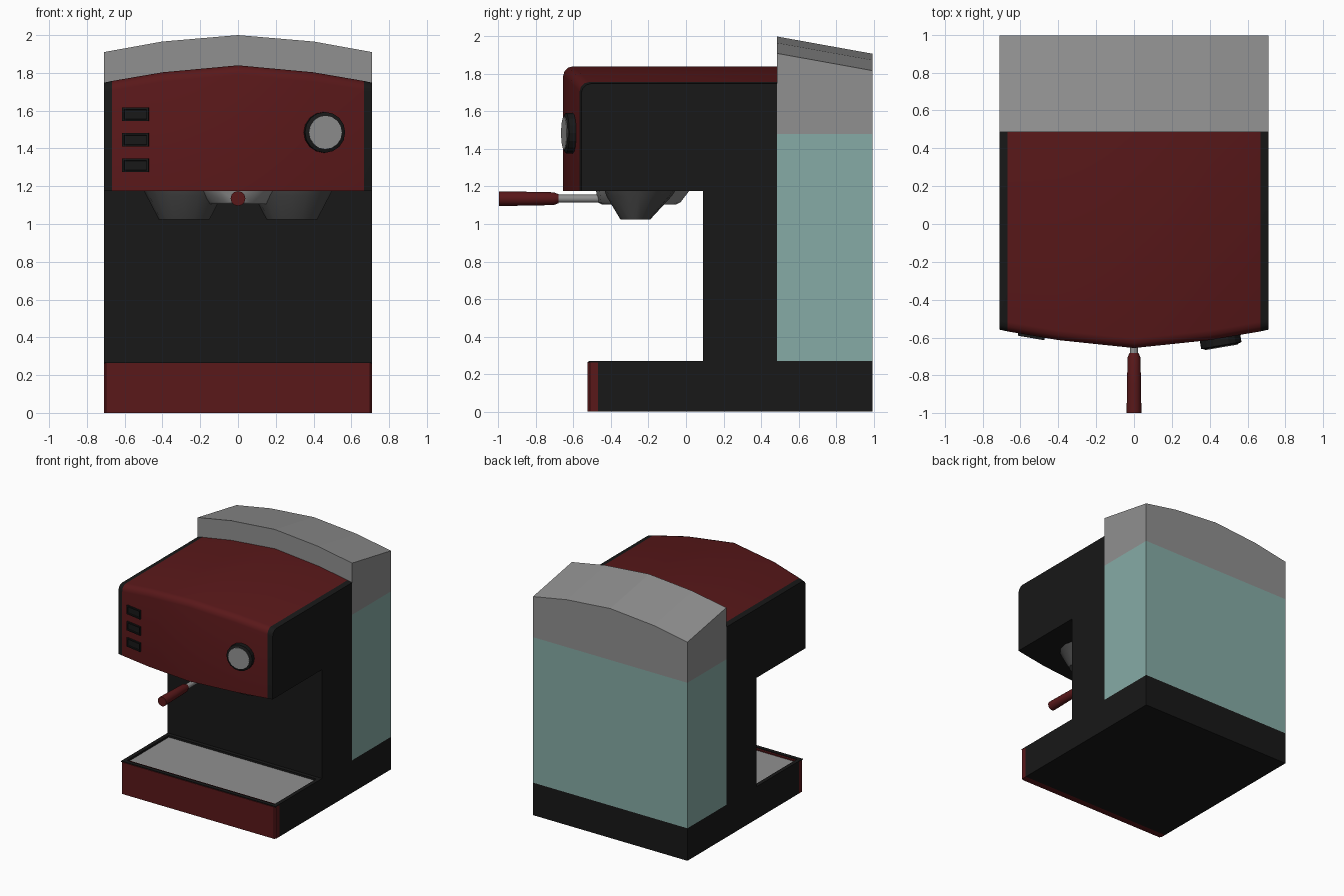
import bpy, bmesh
from math import sin, cos, pi
from mathutils import Matrix

if "Cube" in bpy.data.objects:
    bpy.data.objects.remove(bpy.data.objects["Cube"])


def material(name, *rgb):
    m = bpy.data.materials.new(name)
    m.diffuse_color = (*rgb, 1)
    m.use_nodes = True
    m.node_tree.nodes["Principled BSDF"].inputs["Base Color"].default_value = m.diffuse_color
    return m


RED = material("dark_red", 0.10, 0.009, 0.01)
BLACK = material("black", 0.009, 0.009, 0.009)
GREY = material("grey", 0.28, 0.28, 0.28)
DARK = material("dark_grey", 0.07, 0.07, 0.07)
TEAL = material("water_tank_teal", 0.24, 0.41, 0.38)


def finish(name, bm, mats, smooth=False, place=None):
    bmesh.ops.recalc_face_normals(bm, faces=bm.faces)
    if place:
        bm.transform(place)
    me = bpy.data.meshes.new(name)
    bm.to_mesh(me)
    bm.free()
    ob = bpy.data.objects.new(name, me)
    bpy.context.collection.objects.link(ob)
    for m in mats:
        me.materials.append(m)
    if smooth:
        bpy.ops.object.select_all(action='DESELECT')
        ob.select_set(True)
        bpy.context.view_layer.objects.active = ob
        bpy.ops.object.shade_smooth_by_angle(angle=0.6)
    return ob


def loft(rings):
    """Skin a row of closed rings and cap both ends."""
    bm = bmesh.new()
    vs = [[bm.verts.new(p) for p in r] for r in rings]
    n = len(vs[0])
    for a, b in zip(vs, vs[1:]):
        for i in range(n):
            j = (i + 1) % n
            bm.faces.new((a[i], a[j], b[j], b[i]))
    bm.faces.new(vs[0])
    bm.faces.new(vs[-1])
    bmesh.ops.recalc_face_normals(bm, faces=bm.faces)
    return bm


def across(profile, xs):
    """Same (y, z) profile repeated at each x."""
    return [[(x, y, z) for y, z in profile] for x in xs]


def ring_z(x, y, z, rx, ry, n=16):
    return [(x + rx * cos(2 * pi * i / n), y + ry * sin(2 * pi * i / n), z) for i in range(n)]


def ring_y(y, r, z=0.0, n=12):
    return [(r * cos(2 * pi * i / n), y, z + r * sin(2 * pi * i / n)) for i in range(n)]


W, BACK, TANK = 0.71, 0.995, 0.485

# body: base and column from one side profile, with a recessed drip tray
bm = loft(across([(-0.47, 0), (BACK, 0), (BACK, 0.27), (TANK, 0.27), (TANK, 1.18), (0.09, 1.18),
                  (0.09, 0.27), (-0.52, 0.27), (-0.52, 0.262), (-0.47, 0.262)], (-W, W)))
tray = [f for f in bm.faces if f.normal.z > 0.9 and f.calc_center_median().y < 0
        and f.calc_center_median().z > 0.265]
bmesh.ops.inset_region(bm, faces=tray, thickness=0.045)
bmesh.ops.inset_region(bm, faces=tray, thickness=0.001, depth=-0.015)
for f in tray:
    f.material_index = 1
finish("body_with_drip_tray", bm, [BLACK, GREY])

# red base front with chamfered upright corners
c = 0.012
plan = [(-W, -0.47), (-W, -0.525 + c), (-W + c, -0.525), (W - c, -0.525), (W, -0.525 + c), (W, -0.47)]
finish("base_front", loft([[(x, y, z) for x, y in plan] for z in (0, 0.264)]), [RED])

# head: bowed front and arched top, red middle and black sides
stations = [(0.0, -0.655, 1.84), (0.4, -0.613, 1.803), (0.668, -0.567, 1.757), (W, -0.558, 1.748)]
stations = [(-x, y, z) for x, y, z in stations[:0:-1]] + stations
rings = []
R = 0.05
for x, yf, zt in stations:
    arc = [(x, yf + R - R * cos(a), zt - R + R * sin(a)) for a in (0, pi / 6, pi / 3, pi / 2)]
    rings.append([(x, yf, 1.175)] + arc + [(x, TANK, zt), (x, TANK, 1.175)])
bm = loft(rings)
for f in bm.faces:
    n, mid = f.normal, f.calc_center_median()
    if abs(mid.x) < 0.6 and (n.z > 0.1 or n.y < -0.5):
        f.material_index = 1
finish("head", bm, [BLACK, RED], smooth=True)

# water tank and its arched, back-sloping lid
finish("water_tank", loft(across([(TANK, 0.27), (BACK, 0.27), (BACK, 1.48), (TANK, 1.48)], (-W, W))), [TEAL])
lid = []
for x, z in ((-W, 1.91), (-0.4, 1.966), (0, 2.0), (0.4, 1.966), (W, 1.91)):
    lid.append([(x, TANK, 1.48), (x, TANK, z), (x, BACK, z - 0.092), (x, BACK, 1.48)])
finish("tank_lid", loft(lid), [GREY])

# three framed buttons following the bowed front
for i, z in enumerate((1.58, 1.445, 1.31)):
    bm = bmesh.new()
    bmesh.ops.create_cube(bm, size=1, matrix=Matrix.Diagonal((0.142, 0.05, 0.072, 1)))
    front = [min(bm.faces, key=lambda f: f.calc_center_median().y)]
    bmesh.ops.inset_region(bm, faces=front, thickness=0.014)
    bmesh.ops.inset_region(bm, faces=front, thickness=0.002, depth=-0.008)
    finish(f"button_{i + 1}", bm, [BLACK],
           place=Matrix.Translation((-0.54, -0.577, z)) @ Matrix.Rotation(-0.17, 4, 'Z'))

# round knob with a grey face
place = Matrix.Translation((0.455, -0.605, 1.485)) @ Matrix.Rotation(0.17, 4, 'Z')
finish("knob_ring", loft([ring_y(0.02, 0.108, n=16), ring_y(-0.036, 0.108, n=16),
                          ring_y(-0.043, 0.09, n=16)]), [BLACK], place=place)
finish("knob_face", loft([ring_y(-0.03, 0.088, n=16), ring_y(-0.047, 0.088, n=16)]), [GREY], place=place)

# two brewing funnels under the head
for side, x in (("left", -0.285), ("right", 0.285)):
    finish(f"funnel_{side}", loft([ring_z(x, -0.245, 1.18, 0.215, 0.19), ring_z(x, -0.25, 1.15, 0.2, 0.175),
                                   ring_z(x, -0.27, 1.025, 0.135, 0.08)]), [DARK], smooth=True)

# filter holder bowl, rod and handle
finish("filter_holder", loft([ring_z(0, -0.23, 1.18, 0.265, 0.25), ring_z(0, -0.25, 1.115, 0.18, 0.22),
                              ring_z(0, -0.25, 1.105, 0.17, 0.2)]), [GREY], smooth=True)
finish("handle_rod", loft([ring_y(-0.42, 0.021, 1.135), ring_y(-0.7, 0.021, 1.135)]), [GREY], smooth=True)
finish("handle_grip", loft([ring_y(y, r, 1.135) for y, r in
                            ((-0.68, 0.024), (-0.705, 0.034), (-0.85, 0.037), (-0.998, 0.039))]),
       [RED], smooth=True)
